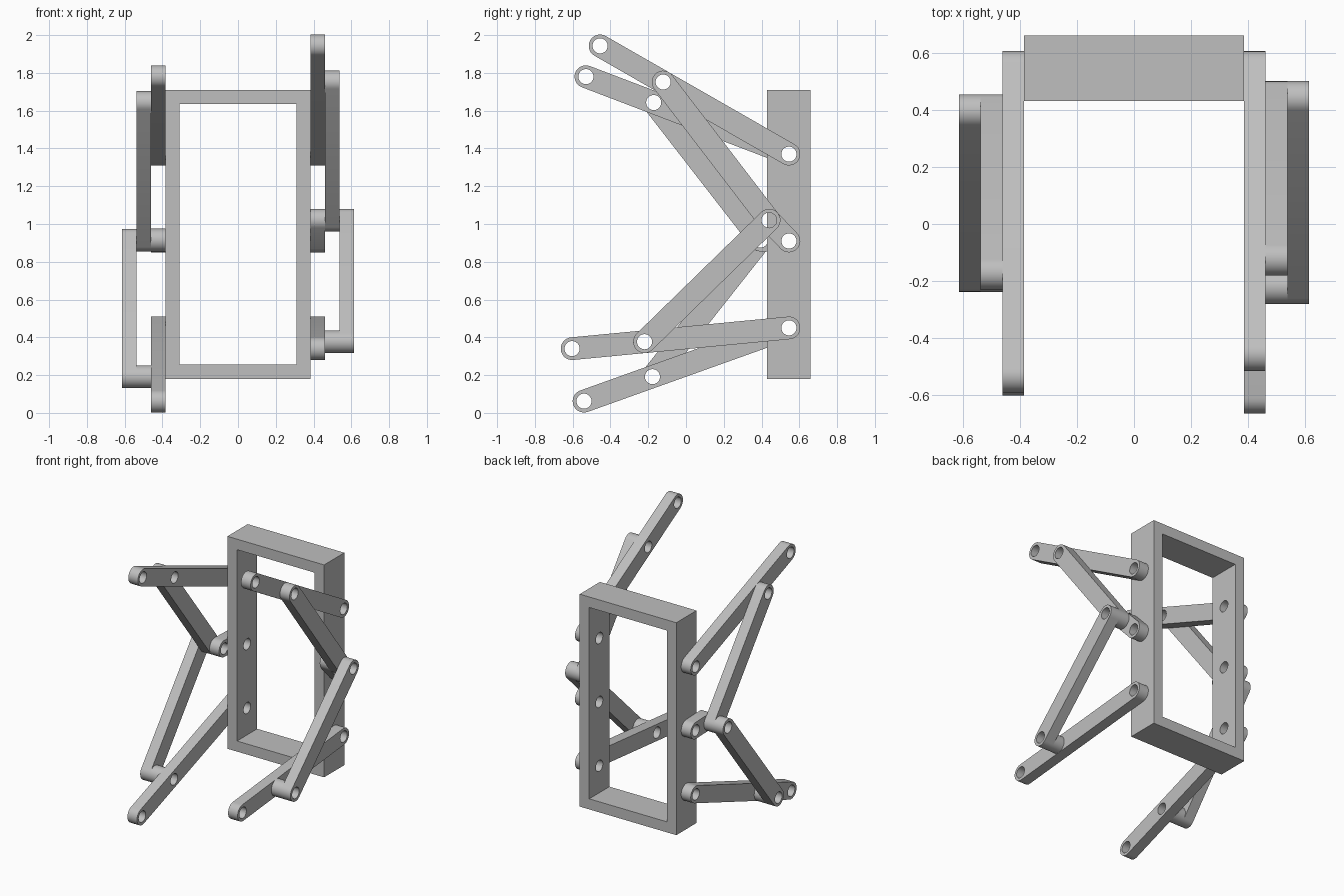
import bpy, bmesh, math
from mathutils import Vector

cube = bpy.data.objects.get("Cube")
if cube:
    bpy.data.objects.remove(cube, do_unlink=True)

grey = bpy.data.materials.new("plain grey")
grey.use_nodes = True
colour = (0.52, 0.52, 0.52, 1)
grey.diffuse_color = colour
grey.node_tree.nodes["Principled BSDF"].inputs["Base Color"].default_value = colour

HALF = 0.385      # outer half width of the frame
LAYER = 0.076     # thickness of each linkage bar
R, HOLE = 0.06, 0.04
SEG = 32


def arc(c, radius, start, sweep, n):
    return [(c[0] + radius * math.cos(start + sweep * i / n),
             c[1] + radius * math.sin(start + sweep * i / n)) for i in range(n + 1)]


def circle(c, radius):
    return arc(c, radius, 0, math.tau, SEG)[:-1]


def capsule(a, b):
    ang = math.atan2(b[1] - a[1], b[0] - a[0])
    return (arc(b, R, ang - math.pi / 2, math.pi, SEG // 2)
            + arc(a, R, ang + math.pi / 2, math.pi, SEG // 2))


def plate(name, loops, to3d, depth):
    """Fill an outline with its holes, then extrude it."""
    bm = bmesh.new()
    edges = []
    for loop in loops:
        vs = [bm.verts.new(to3d(p)) for p in loop]
        edges += [bm.edges.new((vs[i - 1], vs[i])) for i in range(len(vs))]
    bmesh.ops.triangle_fill(bm, use_beauty=True, edges=edges)
    ext = bmesh.ops.extrude_face_region(bm, geom=bm.faces[:])
    moved = [g for g in ext["geom"] if isinstance(g, bmesh.types.BMVert)]
    bmesh.ops.translate(bm, verts=moved, vec=depth)
    bmesh.ops.recalc_face_normals(bm, faces=bm.faces[:])
    mesh = bpy.data.meshes.new(name)
    bm.to_mesh(mesh)
    bm.free()
    mesh.materials.append(grey)
    obj = bpy.data.objects.new(name, mesh)
    bpy.context.collection.objects.link(obj)
    return obj


def activate(obj):
    bpy.ops.object.select_all(action='DESELECT')
    obj.select_set(True)
    bpy.context.view_layer.objects.active = obj


def smooth(obj):
    activate(obj)
    bpy.ops.object.shade_smooth_by_angle(angle=math.radians(30))


def side_plate(name, loops, side, layer, layers=1):
    x = side * (HALF + LAYER * layer)
    obj = plate(name, loops, lambda p: (x, p[0], p[1]), (side * LAYER * layers, 0, 0))
    smooth(obj)


def bar(name, side, layer, a, b, mid=None):
    holes = [a, b] + ([mid] if mid else [])
    side_plate(name, [capsule(a, b)] + [circle(h, HOLE) for h in holes], side, layer)


def rect(x, z0, z1):
    return [(-x, z0), (x, z0), (x, z1), (-x, z1)]


# Rectangular frame with three pivot holes through both uprights
TOP, MIDDLE, LOW = [(0.545, z) for z in (1.37, 0.91, 0.45)]
frame = plate("frame", [rect(HALF, 0.18, 1.71), rect(0.309, 0.256, 1.634)],
              lambda p: (p[0], 0.43, p[1]), (0, 0.23, 0))
cutter = None
for pivot in (TOP, MIDDLE, LOW):
    cutter = plate("pivot_cutter", [circle(pivot, HOLE)],
                   lambda p: (-0.5, p[0], p[1]), (1, 0, 0))
    cutter.hide_render = True
    mod = frame.modifiers.new("pivot", 'BOOLEAN')
    mod.operation = 'DIFFERENCE'
    mod.solver = 'EXACT'
    mod.object = cutter
    activate(frame)
    bpy.ops.object.modifier_apply(modifier=mod.name)
    bpy.data.objects.remove(cutter, do_unlink=True)
smooth(frame)

# Each side: crank, two arms, two links meeting at the crank pin, and a spacer
poses = {
    "left": (1, (-0.455, 1.943), (0.44, 1.02), (-0.603, 0.34)),
    "right": (-1, (-0.53, 1.78), (0.394, 0.915), (-0.54, 0.062)),
}
for label, (side, upper_tip, pin, lower_tip) in poses.items():
    upper_joint = tuple(Vector(TOP).lerp(Vector(upper_tip), 0.666))
    lower_joint = tuple(Vector(LOW).lerp(Vector(lower_tip), 0.666))
    bar(label + "_upper_arm", side, 0, TOP, upper_tip, upper_joint)
    bar(label + "_lower_arm", side, 0, LOW, lower_tip, lower_joint)
    bar(label + "_crank", side, 0, MIDDLE, pin)
    bar(label + "_upper_link", side, 1, upper_joint, pin)
    bar(label + "_lower_link", side, 2, lower_joint, pin)
    side_plate(label + "_spacer", [circle(lower_joint, R), circle(lower_joint, HOLE)], side, 1)
